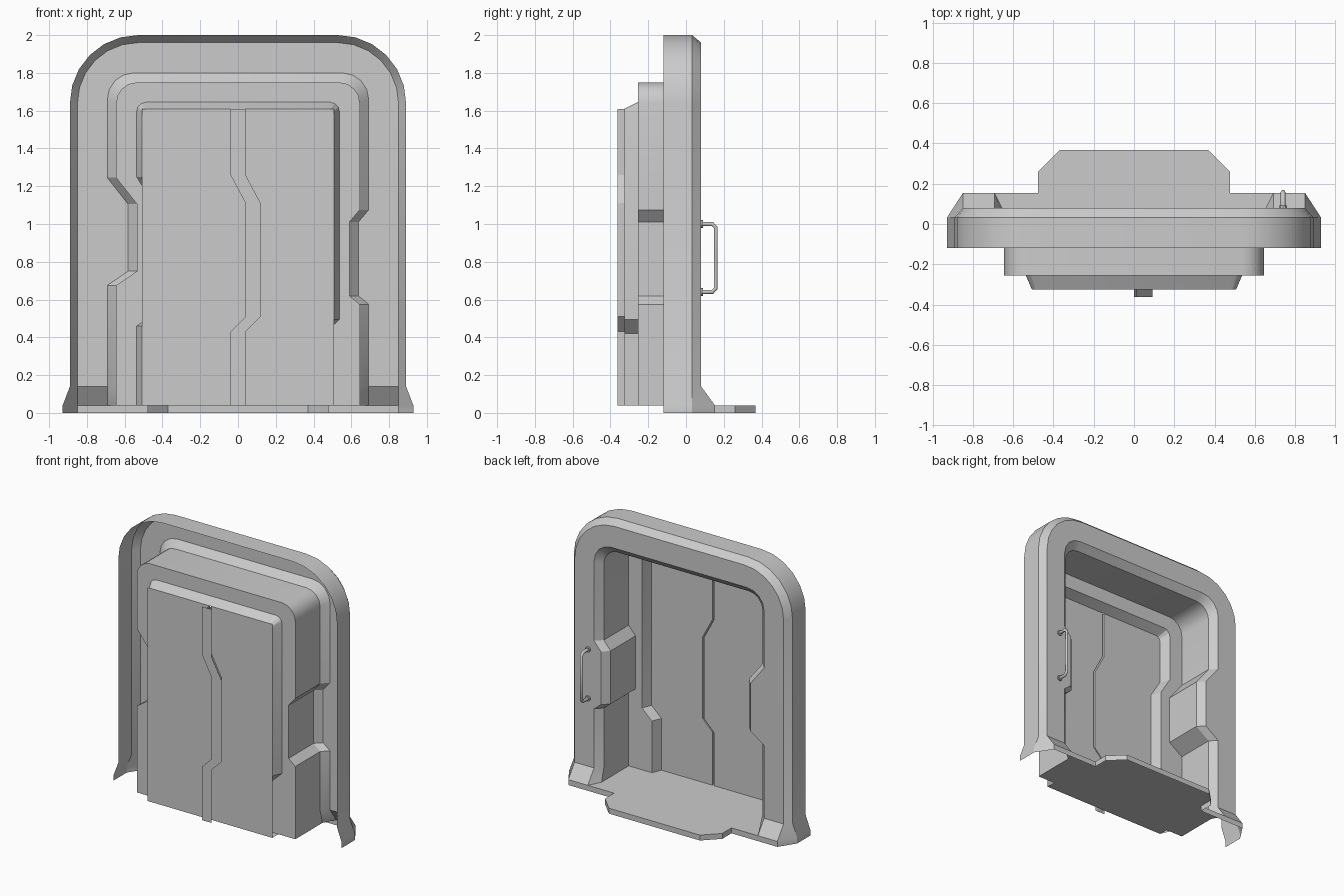
import bpy, bmesh, math
from mathutils import Vector

if "Cube" in bpy.data.objects:
    bpy.data.objects.remove(bpy.data.objects["Cube"])


def make(name, faces):
    """Weld a list of point-loops into one sheet object facing +y / +z."""
    bm = bmesh.new()
    for f in faces:
        pts = []
        for p in f:
            if not pts or (Vector(p) - Vector(pts[-1])).length > 1e-5:
                pts.append(p)
        if (Vector(pts[0]) - Vector(pts[-1])).length < 1e-5:
            pts.pop()
        if len(pts) > 2:
            bm.faces.new([bm.verts.new(p) for p in pts])
    bmesh.ops.remove_doubles(bm, verts=bm.verts, dist=1e-4)
    bmesh.ops.recalc_face_normals(bm, faces=bm.faces)
    bm.normal_update()
    big = max(bm.faces, key=lambda f: f.calc_area() * max(abs(f.normal.y), abs(f.normal.z)))
    if big.normal.y + big.normal.z < 0:
        bmesh.ops.reverse_faces(bm, faces=bm.faces)
    me = bpy.data.meshes.new(name)
    bm.to_mesh(me)
    bm.free()
    ob = bpy.data.objects.new(name, me)
    bpy.context.collection.objects.link(ob)
    bpy.ops.object.select_all(action='DESELECT')
    ob.select_set(True)
    bpy.context.view_layer.objects.active = ob
    bpy.ops.object.shade_smooth_by_angle(angle=math.radians(25))
    return ob


def bridge(a, b):
    return [[a[i], a[i + 1], b[i + 1], b[i]] for i in range(len(a) - 1)]


def arch(w, top, r, n, y, left, right):
    """Open path up the left jamb, over rounded corners, down the right.
    left/right: (inward offset, z) points listed bottom to top."""
    p = [(-w + o, y, z) for o, z in left]
    for cx, a0 in ((-w + r, math.pi), (w - r, math.pi / 2)):
        for i in range(n + 1):
            a = a0 - i / n * math.pi / 2
            p.append((cx + r * math.cos(a), y, top - r + r * math.sin(a)))
    return p + [(w - o, y, z) for o, z in reversed(right)]


def footed(ring, spots):
    """Replace the path start/end with flared foot points (x, y, z)."""
    return [(-x, y, z) for x, y, z in spots] + ring + [(x, y, z) for x, y, z in reversed(spots)]


# Jamb outlines: (inward offset, height)
OUT = [(0, .14)]
JL = [(0, .675), (.11, .75), (.11, 1.105), (0, 1.245)]
JR = [(0, .575), (.055, .62), (.055, 1.01), (0, 1.075)]
FLOOR = .04

# Outer frame: hollow shell with flared feet and bevelled opening
A = footed(arch(.89, 2, .36, 6, -.12, OUT, OUT), [(.928, -.12, 0), (.928, -.12, FLOOR)])
B = footed(arch(.89, 2, .36, 6, .033, OUT, OUT), [(.928, .033, 0), (.928, .033, FLOOR)])
C = footed(arch(.85, 1.96, .32, 6, .08, OUT, OUT), [(.85, .153, 0), (.85, .153, FLOOR)])
D = footed(arch(.692, 1.80, .14, 4, .08, OUT + JL, OUT + JR), [(.692, .153, FLOOR)])
E = footed(arch(.645, 1.75, .11, 4, .033, OUT + JL, OUT + JR), [(.645, .06, FLOOR)])
faces = bridge(A, B) + bridge(B, C) + bridge(D, E)
faces.append(C[2:-2] + D[1:-1][::-1])
faces += [[C[1], C[2], D[1], D[0]], [C[-2], C[-3], D[-2], D[-1]]]
make("outer_frame", faces)

# Recess tunnel, back flange and inner door surround
F = [(x, -.255, z) for x, y, z in E]
GL = [(0, FLOOR), (0, .46), (.08, .515), (.08, 1.12), (0, 1.25)]
GR = [(.08, FLOOR), (.08, .42), (0, .495)]
G = arch(.537, 1.645, .05, 3, -.255, GL, GR)
H = arch(.507, 1.61, .035, 3, -.325, GL, GR)
make("recess_tunnel", bridge(E, F) + [F + G[::-1]] + bridge(G, H))

# Floor sheet with a front step and downturned lip
lip = [(-.85, .153), (-.477, .153), (-.477, .26), (-.37, .367),
       (.37, .367), (.477, .26), (.477, .153), (.85, .153)]
edge = [(-.692, .153)] + lip[1:-1] + [(.692, .153)]
back = [(.645, .06), (.645, -.255), (.507, -.255), (.507, -.325),
        (-.507, -.325), (-.507, -.255), (-.645, -.255), (-.645, .06)]
floor = [[(x, y, FLOOR) for x, y in edge + back]]
floor += bridge([(x, y, FLOOR) for x, y in lip], [(x, y, 0) for x, y in lip])
make("floor_step", floor)

# Sliding doors meeting at a stepped seam
SEAM = [(0, 1.61), (0, 1.26), (.08, 1.11), (.08, .51), (0, .43), (0, FLOOR)]


def seam(dx, y):
    return [(x + dx, y, z) for x, z in SEAM]


for name, side, dx in (("left_door", -1, 0), ("right_door", 1, .012)):
    s = seam(dx, -.325)
    panel = s + [(side * .507, -.325, FLOOR), (side * .507, -.325, 1.61)]
    make(name, [panel] + bridge(s, seam(dx, -.363)))
make("seam_backing", bridge(seam(-.04, -.364), seam(.04, -.364)))

# Grab handle on the right jamb
cu = bpy.data.curves.new("grab_handle", 'CURVE')
cu.dimensions = '3D'
cu.bevel_depth = .012
cu.bevel_resolution = 1
path = [(.08, .64), (.14, .64), (.158, .66), (.158, .98), (.14, 1.0), (.08, 1.0)]
sp = cu.splines.new('POLY')
sp.points.add(len(path) - 1)
for pt, (y, z) in zip(sp.points, path):
    pt.co = (.74, y, z, 1)
bpy.context.collection.objects.link(bpy.data.objects.new("grab_handle", cu))
for z in (.64, 1.0):
    bpy.ops.mesh.primitive_cylinder_add(vertices=10, radius=.02, depth=.012,
                                        location=(.74, .085, z), rotation=(math.pi / 2, 0, 0))
    bpy.context.object.name = "handle_mount"
